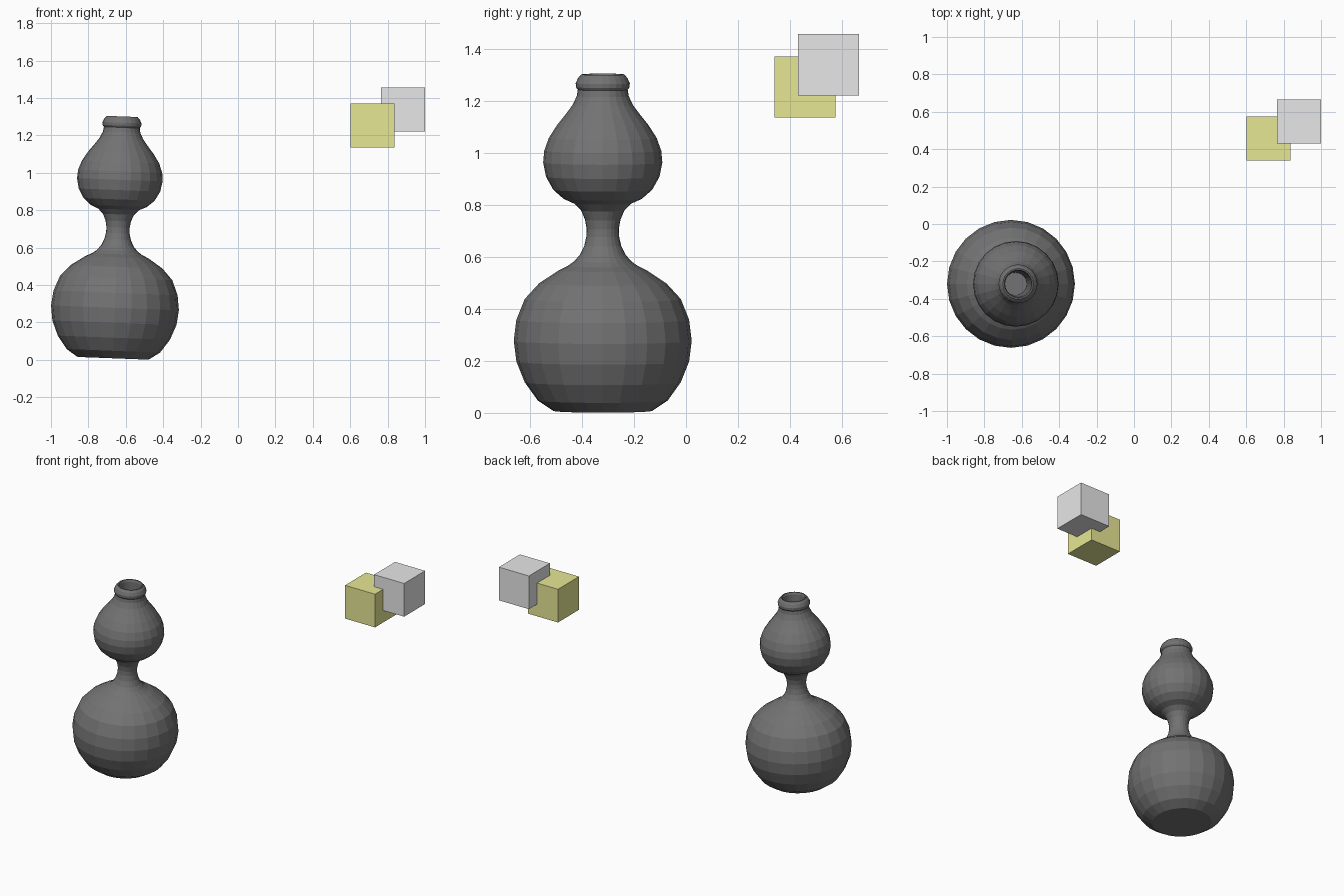
import bpy
import bmesh
import math
from mathutils import Matrix, Vector

default = bpy.data.objects.get("Cube")
if default:
    bpy.data.objects.remove(default, do_unlink=True)


def make_material(name, rgb):
    mat = bpy.data.materials.new(name)
    mat.use_nodes = True
    colour = (*rgb, 1.0)
    mat.diffuse_color = colour
    mat.node_tree.nodes["Principled BSDF"].inputs["Base Color"].default_value = colour
    return mat


def add_object(name, bm, mat):
    bmesh.ops.recalc_face_normals(bm, faces=bm.faces)
    mesh = bpy.data.meshes.new(name)
    bm.to_mesh(mesh)
    bm.free()
    mesh.materials.append(mat)
    obj = bpy.data.objects.new(name, mesh)
    bpy.context.collection.objects.link(obj)
    return obj


def lathe(profile, sides):
    """Faceted solid of revolution, capped at both ends."""
    bm = bmesh.new()
    rings = []
    for radius, height in profile:
        angles = [2 * math.pi * i / sides for i in range(sides)]
        rings.append([bm.verts.new((radius * math.cos(a), radius * math.sin(a), height))
                      for a in angles])
    for low, high in zip(rings, rings[1:]):
        for i in range(sides):
            j = (i + 1) % sides
            bm.faces.new((low[i], low[j], high[j], high[i]))
    bm.faces.new(rings[0])
    bm.faces.new(rings[-1])
    return bm


def add_cube(name, centre, size, mat):
    bm = bmesh.new()
    bmesh.ops.create_cube(bm, size=size, matrix=Matrix.Translation(Vector(centre)))
    return add_object(name, bm, mat)


dark_grey = make_material("dark grey", (0.17, 0.17, 0.17))
yellow = make_material("pale olive yellow", (0.8, 0.8, 0.3))
light_grey = make_material("light grey", (0.8, 0.8, 0.8))

# Gourd bottle: lower bulb, waist, upper bulb, lip and hollow mouth
lower_bulb = [(0.19, 0), (0.25, 0.04), (0.3, 0.11), (0.332, 0.19), (0.342, 0.27),
              (0.332, 0.35), (0.3, 0.43), (0.245, 0.49), (0.17, 0.54), (0.135, 0.557)]
waist = [(0.11, 0.575), (0.088, 0.6), (0.071, 0.635), (0.063, 0.67), (0.062, 0.7),
         (0.068, 0.735), (0.083, 0.77), (0.11, 0.797)]
upper_bulb = [(0.15, 0.815), (0.19, 0.85), (0.218, 0.9), (0.229, 0.955), (0.225, 1.0),
              (0.207, 1.05), (0.175, 1.1), (0.143, 1.14), (0.117, 1.175), (0.1, 1.21),
              (0.096, 1.235)]
lip = [(0.103, 1.245), (0.104, 1.26), (0.095, 1.28), (0.082, 1.294), (0.075, 1.294)]
mouth = [(0.07, 1.28), (0.068, 1.2), (0.06, 0.93)]
bottle = add_object("gourd_bottle", lathe(lower_bulb + waist + upper_bulb + lip + mouth, 24),
                    dark_grey)
bottle.location = (-0.668, -0.32, 0.008)
bottle.rotation_euler = (0, 0.038, 0)

# Two overlapping floating cubes
add_cube("yellow_cube", (0.718, 0.457, 1.253), 0.235, yellow)
add_cube("grey_cube", (0.882, 0.548, 1.338), 0.235, light_grey)
